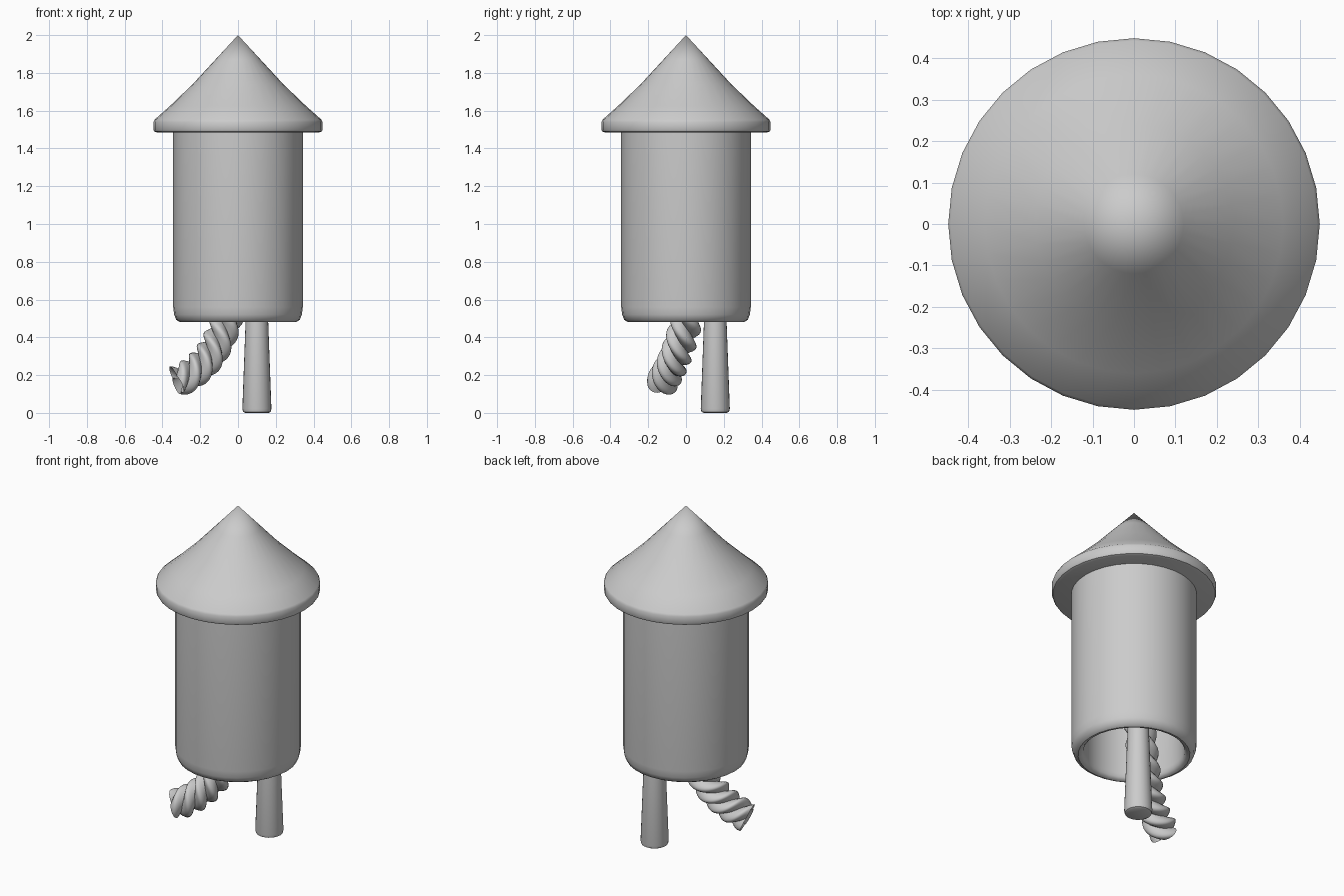
import bpy
import bmesh
from math import sin, cos, pi, radians
from mathutils import Vector
from mathutils.geometry import interpolate_bezier

if "Cube" in bpy.data.objects:
    bpy.data.objects.remove(bpy.data.objects["Cube"])

grey = bpy.data.materials.new("plain grey")
grey.use_nodes = True
grey.diffuse_color = (0.6, 0.6, 0.6, 1)
grey.node_tree.nodes["Principled BSDF"].inputs["Base Color"].default_value = (0.6, 0.6, 0.6, 1)


def finish(name, bm, angle):
    bmesh.ops.recalc_face_normals(bm, faces=bm.faces)
    mesh = bpy.data.meshes.new(name)
    bm.to_mesh(mesh)
    bm.free()
    mesh.materials.append(grey)
    obj = bpy.data.objects.new(name, mesh)
    bpy.context.collection.objects.link(obj)
    bpy.ops.object.select_all(action="DESELECT")
    obj.select_set(True)
    bpy.context.view_layer.objects.active = obj
    bpy.ops.object.shade_smooth_by_angle(angle=radians(angle))
    return obj


def lathe(name, profile, sides, centre=(0, 0), angle=40):
    """Spin a (radius, height) profile round a vertical axis."""
    bm = bmesh.new()
    verts = [bm.verts.new((r, 0, z)) for r, z in profile]
    edges = [bm.edges.new(pair) for pair in zip(verts, verts[1:])]
    bmesh.ops.spin(bm, geom=verts + edges, cent=(0, 0, 0), axis=(0, 0, 1),
                   angle=2 * pi, steps=sides, use_merge=True)
    bmesh.ops.remove_doubles(bm, verts=bm.verts, dist=0.0005)
    obj = finish(name, bm, angle)
    obj.location = (*centre, 0)
    return obj


# Slightly flared pointed cap with a rounded rim
lathe("nose_cone", [(0, 1.485), (0.43, 1.485), (0.443, 1.49), (0.448, 1.50),
                    (0.448, 1.54), (0.442, 1.552), (0.36, 1.625), (0.24, 1.74),
                    (0.12, 1.87), (0, 2)], 32)

# Hollow tube with a rounded lower lip
lathe("body_tube", [(0, 1.485), (0.343, 1.485), (0.343, 0.56), (0.338, 0.52),
                    (0.327, 0.492), (0.305, 0.48), (0.29, 0.483), (0.278, 0.495),
                    (0.275, 0.52), (0.275, 0.9), (0, 0.9)], 32)

# Tapered guide stick
lathe("stick", [(0, 0), (0.062, 0), (0.073, 0.006), (0.077, 0.022),
                (0.06, 0.48), (0.055, 0.9), (0, 0.9)], 24, (0.1, 0.155))


def rope(name, path, strands, turns, rings, around):
    """Sweep a lobed section along a curve while twisting it."""
    points = interpolate_bezier(*[Vector(p) for p in path], rings)
    bm = bmesh.new()
    loops = []
    for i, point in enumerate(points):
        ahead = points[min(i + 1, rings - 1)] - points[max(i - 1, 0)]
        ahead.normalize()
        side = ahead.cross(Vector((0, 1, 0))).normalized()
        up = side.cross(ahead)
        twist = 2 * pi * turns * i / (rings - 1)
        loop = []
        for k in range(around):
            a = 2 * pi * k / around
            r = 0.054 + 0.034 * abs(cos(strands * a / 2))
            loop.append(bm.verts.new(point + r * (side * cos(a + twist) + up * sin(a + twist))))
        loops.append(loop)
    for low, high in zip(loops, loops[1:]):
        for k in range(around):
            n = (k + 1) % around
            bm.faces.new((low[k], low[n], high[n], high[k]))
    # Close the top and sink a dimple into the loose end
    bm.faces.new(loops[0])
    hollow = bm.verts.new(points[-1] + (points[-8] - points[-1]))
    for k in range(around):
        bm.faces.new((loops[-1][k], loops[-1][(k + 1) % around], hollow))
    return finish(name, bm, 40)


# Twisted fuse hanging out of the tube
rope("fuse", [(0.0, 0.03, 0.75), (-0.06, 0.02, 0.42), (-0.13, -0.07, 0.25),
              (-0.325, -0.125, 0.165)], 3, 2.5, 90, 36)
